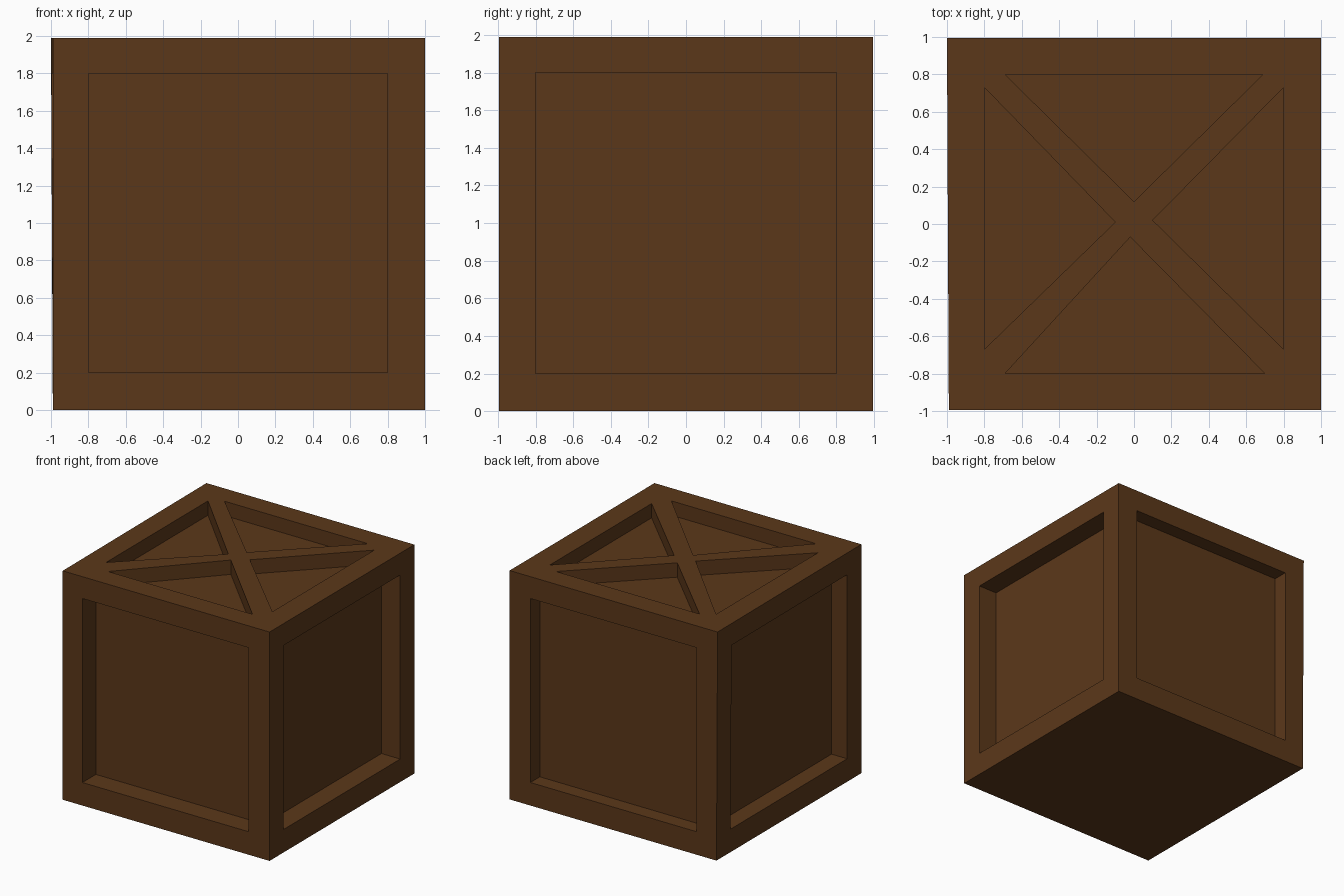
import bpy, bmesh
from mathutils import Vector

if "Cube" in bpy.data.objects:
    bpy.data.objects.remove(bpy.data.objects["Cube"])

H = 1.99      # crate height
OUT = 0.1     # how far cutters stick out past the crate


def prism(bm, outline, offset):
    """Closed prism from a flat outline swept along offset."""
    face = bm.faces.new([bm.verts.new(p) for p in outline])
    swept = bmesh.ops.extrude_face_region(bm, geom=[face])["geom"]
    bmesh.ops.translate(bm, vec=offset,
                        verts=[g for g in swept if isinstance(g, bmesh.types.BMVert)])


def make_object(name, bm):
    bmesh.ops.recalc_face_normals(bm, faces=bm.faces)
    mesh = bpy.data.meshes.new(name)
    bm.to_mesh(mesh)
    bm.free()
    obj = bpy.data.objects.new(name, mesh)
    bpy.context.collection.objects.link(obj)
    return obj


# Solid crate body, slightly out of true on the left side
bm = bmesh.new()
prism(bm, [(-0.99, -0.995, 0), (1, -0.995, 0), (1, 0.995, 0), (-0.99, 0.995, 0)], (0, 0, H))
for v in bm.verts:
    if v.co.x < 0 and v.co.y > 0 and v.co.z > 1:
        v.co.x = -1.0
crate = make_object("crate", bm)

# Recessed square side panels: outward direction and depth
bm = bmesh.new()
for direction, depth in (((0, -1, 0), 0.185), ((1, 0, 0), 0.175),
                         ((0, 1, 0), 0.13), ((-1, 0, 0), 0.155)):
    n = Vector(direction)
    side = n.cross((0, 0, 1))
    floor = n * (0.995 - depth)
    outline = [floor + side * s + Vector((0, 0, z))
               for s, z in ((-0.8, 0.2), (0.8, 0.2), (0.8, 1.8), (-0.8, 1.8))]
    prism(bm, outline, n * (depth + OUT))

# Triangular recesses in the lid, leaving a crossed brace
for tri in (((-0.69, 0.8), (0.69, 0.8), (0, 0.12)),
            ((0.8, 0.73), (0.8, -0.67), (0.1, 0.02)),
            ((-0.8, 0.73), (-0.8, -0.67), (-0.1, 0.01)),
            ((-0.69, -0.8), (0.7, -0.8), (-0.02, -0.07))):
    prism(bm, [(x, y, H - 0.125) for x, y in tri], (0, 0, 0.125 + OUT))
cutter = make_object("recess_cutter", bm)
cutter.hide_render = True

# Carve the recesses
mod = crate.modifiers.new("recesses", "BOOLEAN")
mod.operation = "DIFFERENCE"
mod.solver = "EXACT"
mod.object = cutter
bpy.context.view_layer.objects.active = crate
crate.select_set(True)
bpy.ops.object.modifier_apply(modifier=mod.name)
bpy.data.objects.remove(cutter)

# Dark brown wood
wood = bpy.data.materials.new("dark_wood")
wood.diffuse_color = (0.105, 0.039, 0.010, 1)
wood.use_nodes = True
wood.node_tree.nodes["Principled BSDF"].inputs["Base Color"].default_value = wood.diffuse_color
crate.data.materials.clear()
crate.data.materials.append(wood)
